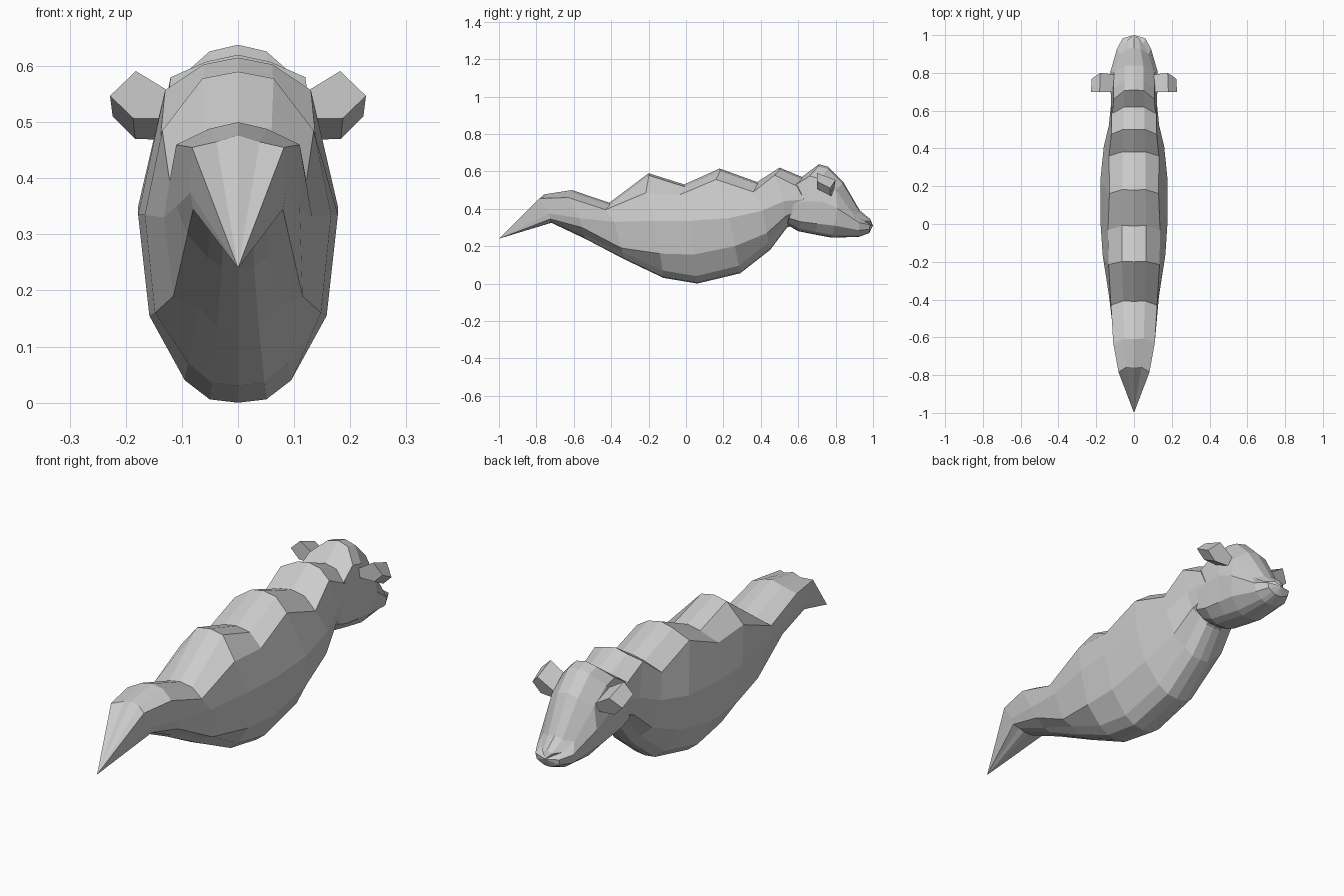
import bpy, bmesh


def make_object(name, bm):
    bmesh.ops.recalc_face_normals(bm, faces=bm.faces[:])
    mesh = bpy.data.meshes.new(name)
    bm.to_mesh(mesh)
    bm.free()
    obj = bpy.data.objects.new(name, mesh)
    bpy.context.collection.objects.link(obj)
    return obj


def ring_points(yt, zt, ze, a, zm, w, zl, wl, yb, zb, drop=0.04):
    """Slanted symmetrical cross-section, from the ridge down to the belly."""
    half = [(0, zt), (a * 0.47, zt - 0.012), (a, ze), (w, zm), (wl, zl),
            (wl * 0.6, zb + drop), (wl * 0.32, zb + 0.15 * drop), (0, zb)]
    pts = []
    for i, (x, z) in enumerate(half):
        y = yt + (yb - yt) * (zt - z) / (zt - zb)
        if i == 2:
            y -= 0.03
        pts.append((x, y, z))
    return pts + [(-x, y, z) for x, y, z in reversed(pts[1:-1])]


def loft(name, rings, start_tip=None, end_tip=None):
    bm = bmesh.new()
    loops = [[bm.verts.new(p) for p in ring_points(*r)] for r in rings]
    n = len(loops[0])
    for p, q in zip(loops, loops[1:]):
        for i in range(n):
            j = (i + 1) % n
            bm.faces.new((p[i], p[j], q[j], q[i]))
    for loop, tip in ((loops[0], start_tip), (loops[-1], end_tip)):
        if tip:
            v = bm.verts.new(tip)
            for i in range(n):
                bm.faces.new((loop[i], loop[(i + 1) % n], v))
        else:
            bm.faces.new(loop)
    return make_object(name, bm)


# Humped body with pointed tail: ridge y,z / ridge edge z,x / side z,x / low z,x / belly y,z
loft("body", [
    (-0.76, 0.477, 0.455, 0.082, 0.375, 0.085, 0.345, 0.080, -0.72, 0.325, 0.012),
    (-0.61, 0.500, 0.460, 0.110, 0.350, 0.110, 0.300, 0.090, -0.54, 0.240, 0.018),
    (-0.41, 0.432, 0.395, 0.122, 0.330, 0.132, 0.190, 0.115, -0.33, 0.130),
    (-0.20, 0.590, 0.485, 0.135, 0.335, 0.166, 0.160, 0.148, -0.12, 0.030),
    (-0.01, 0.530, 0.475, 0.138, 0.335, 0.178, 0.155, 0.158, 0.06, 0.000),
    (0.18, 0.615, 0.557, 0.130, 0.350, 0.178, 0.200, 0.155, 0.29, 0.055),
    (0.38, 0.543, 0.490, 0.132, 0.390, 0.160, 0.270, 0.135, 0.45, 0.180),
    (0.50, 0.620, 0.580, 0.120, 0.440, 0.133, 0.360, 0.115, 0.54, 0.300),
    (0.62, 0.570, 0.520, 0.118, 0.450, 0.122, 0.400, 0.100, 0.64, 0.340),
], start_tip=(0, -1, 0.24))

# Head with short rounded snout
loft("head", [
    (0.62, 0.570, 0.520, 0.115, 0.430, 0.120, 0.350, 0.105, 0.54, 0.315, 0.012),
    (0.71, 0.638, 0.575, 0.108, 0.440, 0.122, 0.330, 0.108, 0.60, 0.280, 0.015),
    (0.76, 0.625, 0.560, 0.108, 0.440, 0.124, 0.320, 0.108, 0.69, 0.262, 0.015),
    (0.84, 0.545, 0.500, 0.105, 0.400, 0.124, 0.310, 0.108, 0.78, 0.245, 0.015),
    (0.93, 0.390, 0.370, 0.075, 0.325, 0.090, 0.285, 0.082, 0.925, 0.250, 0.010),
    (0.985, 0.345, 0.335, 0.050, 0.315, 0.060, 0.290, 0.055, 0.98, 0.270, 0.008),
], end_tip=(0, 1.0, 0.31))

# Blocky ears, a sloping prism mirrored to each side
for side, name in ((1, "ear_right"), (-1, "ear_left")):
    bm = bmesh.new()
    outline = [(0.09, 0.535), (0.182, 0.591), (0.228, 0.547), (0.187, 0.507), (0.09, 0.505)]
    shift = [0.09, 0.10, 0.07, 0.07, 0.08]
    back = [bm.verts.new((side * x, 0.70, z)) for x, z in outline]
    front = [bm.verts.new((side * x * 0.98, 0.70 + d, z - 0.037))
             for (x, z), d in zip(outline, shift)]
    bm.faces.new(back)
    bm.faces.new(front)
    for i in range(5):
        j = (i + 1) % 5
        bm.faces.new((back[i], back[j], front[j], front[i]))
    make_object(name, bm)
